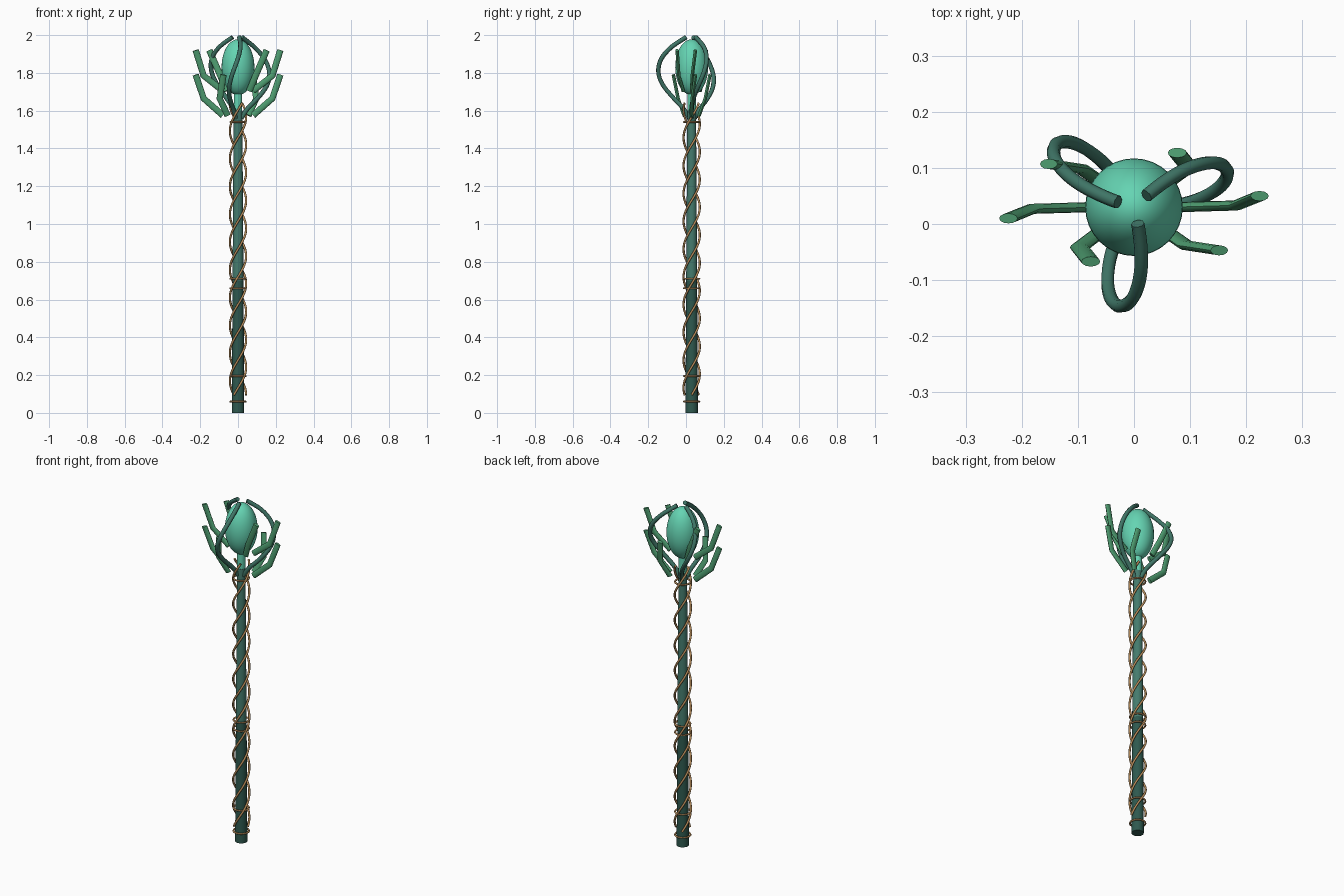
import bpy, bmesh, math
from mathutils import Vector

if "Cube" in bpy.data.objects:
    bpy.data.objects.remove(bpy.data.objects["Cube"])

AY = 0.03  # y of the staff axis


def mat(name, r, g, b):
    m = bpy.data.materials.new(name)
    m.diffuse_color = (r, g, b, 1)
    m.use_nodes = True
    m.node_tree.nodes["Principled BSDF"].inputs["Base Color"].default_value = m.diffuse_color
    return m


ORB = mat("orb_teal", 0.13, 0.66, 0.45)
LEAF = mat("branch_green", 0.075, 0.33, 0.16)
CLAW = mat("claw_green", 0.05, 0.18, 0.135)
WOOD = mat("shaft_green", 0.06, 0.20, 0.155)
DARK = mat("shaft_dark", 0.028, 0.10, 0.078)
WIRE = mat("wire_bronze", 0.50, 0.28, 0.11)


def finish(ob, name, m, smooth=True):
    ob.name = name
    ob.data.materials.append(m)
    if smooth:
        bpy.ops.object.select_all(action='DESELECT')
        bpy.context.view_layer.objects.active = ob
        ob.select_set(True)
        bpy.ops.object.shade_smooth_by_angle(angle=math.radians(50))
    return ob


def tube(name, pts, rx, ry, sides, m):
    """Sweep an ellipse (rx wide, ry deep along y) through the points."""
    pts = [Vector(p) for p in pts]
    bm = bmesh.new()
    rings = []
    for i, p in enumerate(pts):
        a, b = pts[max(i - 1, 0)], pts[min(i + 1, len(pts) - 1)]
        t = (b - a).normalized()
        n = Vector((0, 1, 0))
        n = (n - t * n.dot(t)).normalized()
        s = t.cross(n)
        rings.append([bm.verts.new(p + s * rx * math.cos(k * math.tau / sides)
                                   + n * ry * math.sin(k * math.tau / sides)) for k in range(sides)])
    for r, q in zip(rings, rings[1:]):
        for k in range(sides):
            j = (k + 1) % sides
            bm.faces.new((r[k], r[j], q[j], q[k]))
    bm.faces.new(rings[0])
    bm.faces.new(rings[-1])
    bmesh.ops.recalc_face_normals(bm, faces=bm.faces)
    me = bpy.data.meshes.new(name)
    bm.to_mesh(me)
    bm.free()
    ob = bpy.data.objects.new(name, me)
    bpy.context.collection.objects.link(ob)
    return finish(ob, name, m)


def curve(name, pts, radius, m):
    cu = bpy.data.curves.new(name, 'CURVE')
    cu.dimensions = '3D'
    cu.bevel_depth, cu.bevel_resolution, cu.use_fill_caps = radius, 2, True
    sp = cu.splines.new('POLY')
    sp.points.add(len(pts) - 1)
    for q, p in zip(sp.points, pts):
        q.co = (*p, 1)
    ob = bpy.data.objects.new(name, cu)
    bpy.context.collection.objects.link(ob)
    bpy.ops.object.select_all(action='DESELECT')
    bpy.context.view_layer.objects.active = ob
    ob.select_set(True)
    bpy.ops.object.convert(target='MESH')
    return finish(bpy.context.object, name, m)


def polar(r, deg, z):
    a = math.radians(deg)
    return (r * math.cos(a), AY + r * math.sin(a), z)


# Shaft: tapered sections
for name, z0, z1, r0, r1, m in (("lower_shaft", 0, 0.70, 0.033, 0.029, DARK),
                                ("upper_shaft", 0.70, 1.60, 0.029, 0.023, WOOD),
                                ("neck", 1.60, 1.72, 0.022, 0.022, ORB)):
    bpy.ops.mesh.primitive_cone_add(vertices=16, radius1=r0, radius2=r1, depth=z1 - z0,
                                    location=(0, AY, (z0 + z1) / 2))
    finish(bpy.context.object, name, m)

# Orb
bpy.ops.mesh.primitive_uv_sphere_add(segments=32, ring_count=20, radius=1, location=(0, AY, 1.83))
orb = bpy.context.object
orb.scale = (0.087, 0.087, 0.148)
finish(orb, "orb", ORB)

# Three twisting claws around the orb (radius, height), smoothed by Catmull-Rom
prof = [(0.018, 1.56), (0.05, 1.61), (0.11, 1.672), (0.158, 1.735), (0.178, 1.80),
        (0.163, 1.87), (0.11, 1.935), (0.03, 1.989)]


def smooth_profile(p, n=6):
    out = []
    for i in range(len(p) - 1):
        a, b, c, d = [Vector(p[min(max(i + k, 0), len(p) - 1)]) for k in (-1, 0, 1, 2)]
        for s in range(n):
            t = s / n
            out.append(0.5 * (2 * b + (c - a) * t + (2 * a - 5 * b + 4 * c - d) * t * t
                              + (3 * b - a - 3 * c + d) * t ** 3))
    return out + [Vector(p[-1])]


for i in range(3):
    pts = [polar(r, 21 + 120 * i + (z - 1.80) * 115, z) for r, z in smooth_profile(prof)]
    curve(f"claw_{i + 1}", pts, 0.012, CLAW)

# Bent branches: root, elbow, tip offsets from the axis, in opposite pairs
Z_LOW, Z_HIGH = (1.575, 1.665, 1.79), (1.705, 1.785, 1.92)
WIDE = ((0.08, 0.0), (0.182, 0.003), (0.224, 0.02))
FRONT = ((0.06, -0.045), (0.093, -0.068), (0.152, -0.077))
BACK = ((0.055, 0.04), (0.097, 0.072), (0.077, 0.097))
for name, path, zs in (("wide_low", WIDE, Z_LOW), ("wide_high", WIDE, Z_HIGH),
                       ("slanted_high", FRONT, Z_HIGH), ("curled_low", BACK, Z_LOW)):
    for side, s in (("right", 1), ("left", -1)):
        tube(f"branch_{name}_{side}", [(s * x, AY + s * y, z) for (x, y), z in zip(path, zs)],
             0.017, 0.009, 12, LEAF)

# Three wires wound about the shaft
N, Z0, Z1, TURNS = 140, 0.095, 1.64, 3.5
for i in range(3):
    pts = [polar(0.043, 120 * i + 360 * TURNS * k / N, Z0 + (Z1 - Z0) * k / N) for k in range(N + 1)]
    curve(f"wire_{i + 1}", pts, 0.006, WIRE)

# Binding rings
for i, z in enumerate((0.06, 0.195, 0.66, 0.71, 1.54)):
    bpy.ops.mesh.primitive_torus_add(major_radius=0.041, minor_radius=0.005, major_segments=32,
                                     minor_segments=8, location=(0, AY, z))
    finish(bpy.context.object, f"binding_ring_{i + 1}", WIRE)
